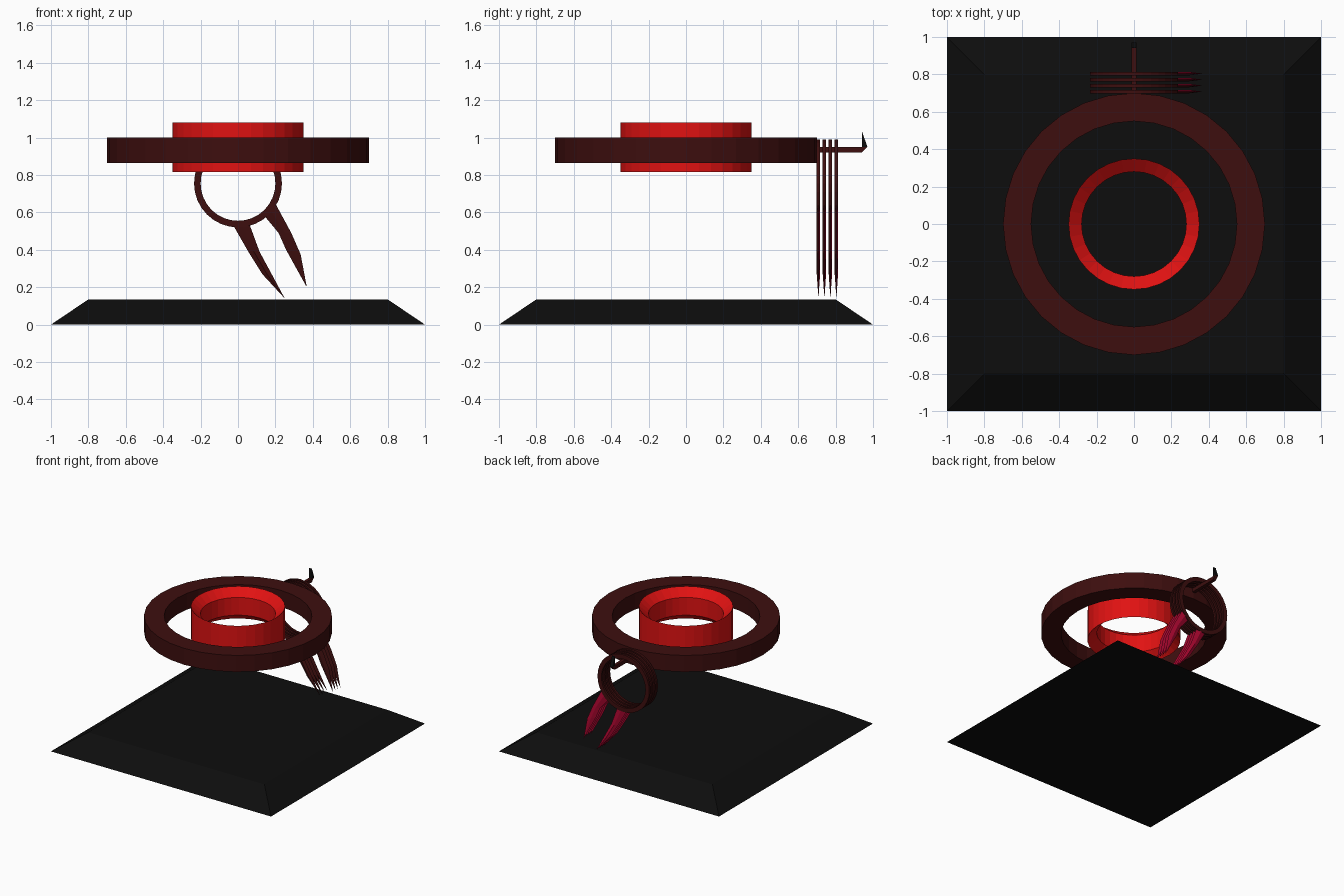
import bpy, bmesh, math
from mathutils import Vector

if "Cube" in bpy.data.objects:
    bpy.data.objects.remove(bpy.data.objects["Cube"])


def mat(name, rgb):
    m = bpy.data.materials.new(name)
    m.diffuse_color = (*rgb, 1)
    m.use_nodes = True
    m.node_tree.nodes["Principled BSDF"].inputs["Base Color"].default_value = m.diffuse_color
    return m


BLACK = mat("black", (0.004, 0.004, 0.004))
BROWN = mat("dark red brown", (0.047, 0.0045, 0.0045))
RED = mat("bright red", (0.75, 0.006, 0.006))
CRIMSON = mat("crimson", (0.42, 0.002, 0.03))


def make(name, verts, faces, mats, rule=None):
    me = bpy.data.meshes.new(name)
    bm = bmesh.new()
    vs = [bm.verts.new(v) for v in verts]
    for f in faces:
        bm.faces.new([vs[i] for i in f])
    bmesh.ops.recalc_face_normals(bm, faces=bm.faces)
    bm.normal_update()
    if rule:
        for f in bm.faces:
            f.material_index = rule(f)
    bm.to_mesh(me)
    bm.free()
    for m in mats:
        me.materials.append(m)
    ob = bpy.data.objects.new(name, me)
    bpy.context.collection.objects.link(ob)
    return ob


def lathe(name, profile, material, n=32, upright=False, centre=(0, 0, 0)):
    """Revolve a closed (radius, height) profile; upright turns the axis to y."""
    verts, faces, k = [], [], len(profile)
    for i in range(n):
        a = 2 * math.pi * i / n
        for r, h in profile:
            p = (r * math.cos(a), r * math.sin(a), h)
            if upright:
                p = (p[0], p[2], p[1])
            verts.append(Vector(p) + Vector(centre))
        for j in range(k):
            i2, j2 = (i + 1) % n, (j + 1) % k
            faces.append((i * k + j, i2 * k + j, i2 * k + j2, i * k + j2))
    return make(name, verts, faces, [material])


def extrude_x(name, outline, half, material):
    """Extrude a (y, z) outline along x."""
    n = len(outline)
    verts = [(s * half, y, z) for s in (-1, 1) for y, z in outline]
    faces = [tuple(range(n)), tuple(range(n, 2 * n))]
    faces += [(i, (i + 1) % n, n + (i + 1) % n, n + i) for i in range(n)]
    return make(name, verts, faces, [material])


def blade(name, left, right, tip, y, t):
    """Ridged blade between two (x, z) edges: brown front, crimson back."""
    verts, faces = [], []
    for l, r in zip(left, right):
        mx, mz = (l[0] + r[0]) / 2, (l[1] + r[1]) / 2
        verts += [(l[0], y, l[1]), (mx, y - t, mz), (r[0], y, r[1]), (mx, y + t, mz)]
    rows = len(left)
    for k in range(rows - 1):
        for j in range(4):
            j2 = (j + 1) % 4
            faces.append((4 * k + j, 4 * k + j2, 4 * k + 4 + j2, 4 * k + 4 + j))
    verts.append((tip[0], y, tip[1]))
    b = 4 * (rows - 1)
    faces += [(b + j, b + (j + 1) % 4, 4 * rows) for j in range(4)]
    faces.append((0, 1, 2, 3))
    return make(name, verts, faces, [BROWN, CRIMSON],
                lambda f: 1 if f.normal.y > 0.05 else 0)


# Base slab with sloping sides
base = [(sx * w, sy * w, z) for w, z in ((1, 0), (0.8, 0.135))
        for sx, sy in ((-1, -1), (1, -1), (1, 1), (-1, 1))]
make("base", base, [(0, 1, 2, 3), (4, 5, 6, 7)] +
     [(i, (i + 1) % 4, 4 + (i + 1) % 4, 4 + i) for i in range(4)], [BLACK])

# Two floating rings
lathe("outer_ring", [(0.7, 0.865), (0.7, 1.0), (0.55, 1.0), (0.55, 0.865)], BROWN)
lathe("inner_ring", [(0.35, 0.815), (0.35, 1.08), (0.28, 1.02), (0.28, 0.875)], RED)

# Four hanging hoops, each with a pair of blades
T = 0.009
for i in range(4):
    y = 0.708 + 0.032 * i
    lathe(f"hoop_{i}", [(0.235, -T), (0.235, T), (0.2, T), (0.2, -T)], BROWN,
          upright=True, centre=(0, y, 0.755))
    blade(f"long_blade_{i}", [(-0.025, 0.53), (0.055, 0.39), (0.13, 0.27)],
          [(0.06, 0.54), (0.115, 0.39), (0.18, 0.27)], (0.25, 0.14), y, T)
    blade(f"short_blade_{i}", [(0.145, 0.577), (0.217, 0.49), (0.257, 0.40)],
          [(0.2, 0.647), (0.285, 0.49), (0.335, 0.375)], (0.368, 0.2), y, T)

# Peg carrying the hoops, with an upturned tip
extrude_x("peg", [(0.69, 0.92), (0.94, 0.92), (0.97, 0.95), (0.69, 0.95)], 0.013, BROWN)
extrude_x("peg_tip", [(0.94, 0.95), (0.97, 0.95), (0.942, 1.03)], 0.013, BLACK)
